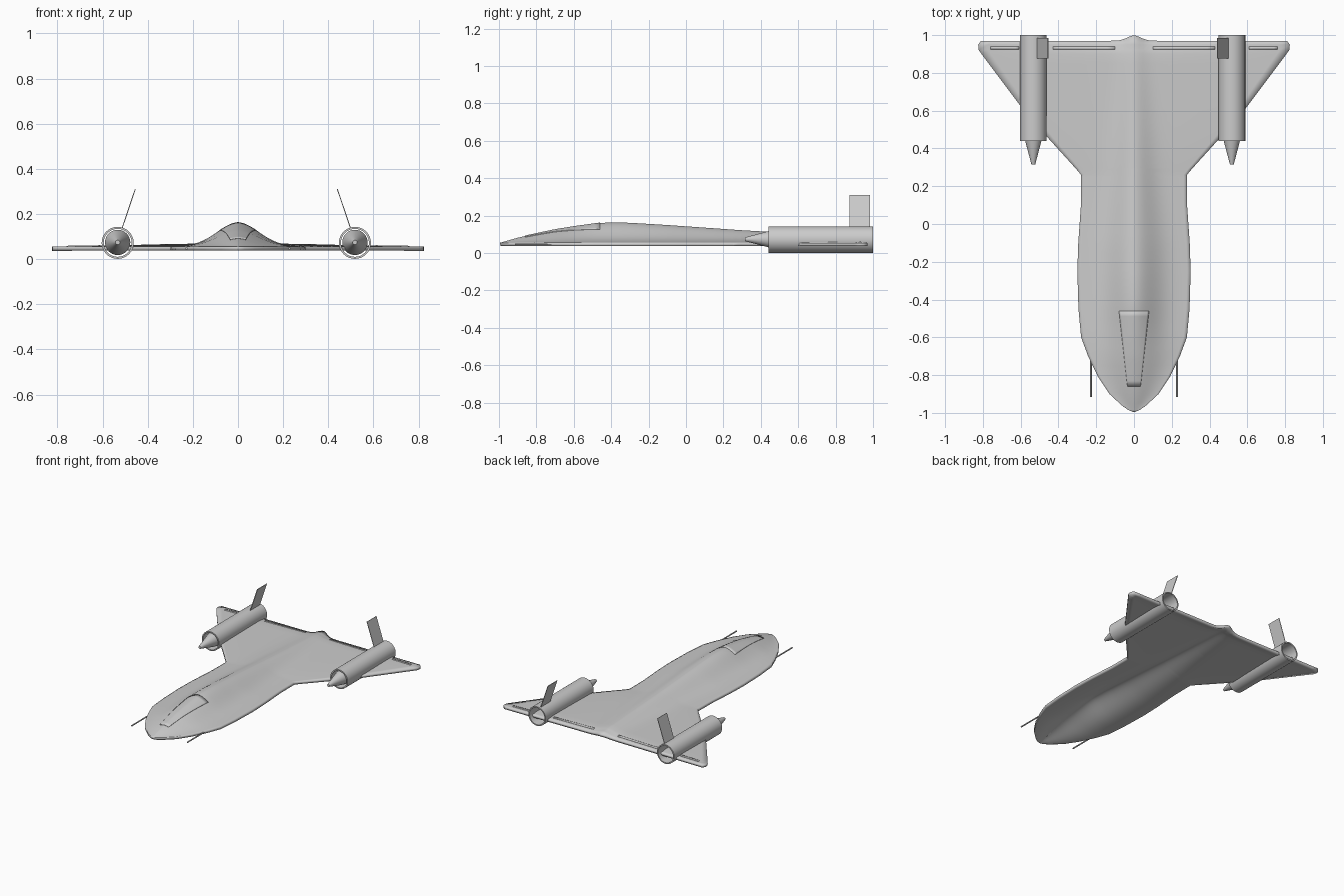
import bpy, bmesh, math
from math import exp, pi, cos, sin

if "Cube" in bpy.data.objects:
    bpy.data.objects.remove(bpy.data.objects["Cube"])


def finish(name, bm, smooth=True):
    bmesh.ops.recalc_face_normals(bm, faces=bm.faces[:])
    me = bpy.data.meshes.new(name)
    bm.to_mesh(me)
    bm.free()
    ob = bpy.data.objects.new(name, me)
    bpy.context.collection.objects.link(ob)
    if smooth:
        bpy.ops.object.select_all(action='DESELECT')
        ob.select_set(True)
        bpy.context.view_layer.objects.active = ob
        bpy.ops.object.shade_smooth_by_angle(angle=math.radians(35))
    return ob


def thicken(ob, t, offset=-1):
    m = ob.modifiers.new("thickness", 'SOLIDIFY')
    m.thickness = t
    m.offset = offset


def lerp(table, y):
    for (a, va), (b, vb) in zip(table, table[1:]):
        if y <= b:
            return va + (vb - va) * max(0, (y - a) / (b - a))
    return table[-1][1]


def grid(rows):
    bm = bmesh.new()
    vs = [[bm.verts.new(p) for p in r] for r in rows]
    for a, b in zip(vs, vs[1:]):
        for i in range(len(a) - 1):
            bm.faces.new((a[i], a[i + 1], b[i + 1], b[i]))
    return bm


def lathe(name, profile, cx, cz, closed=False, n=32):
    bm = bmesh.new()
    rings = [[bm.verts.new((cx + r * cos(2 * pi * k / n), y, cz + r * sin(2 * pi * k / n)))
              for k in range(n)] for r, y in profile]
    pairs = list(zip(rings, rings[1:]))
    if closed:
        pairs.append((rings[-1], rings[0]))
    for a, b in pairs:
        for k in range(n):
            bm.faces.new((a[k], a[(k + 1) % n], b[(k + 1) % n], b[k]))
    if not closed:
        bm.faces.new(rings[0])
        bm.faces.new(rings[-1])
    return finish(name, bm)


# Planform half width and centreline height along y
WIDTH = [(-.995, .004), (-.985, .03), (-.96, .065), (-.9, .13), (-.81, .19), (-.7, .243),
         (-.6, .28), (-.45, .294), (-.25, .30), (-.1, .295), (.1, .281), (.26, .28),
         (.29, .305), (.45, .45), (.61, .59), (.92, .822), (.95, .825), (.97, .81)]
RIDGE = [(-.995, .055), (-.9, .082), (-.8, .104), (-.7, .125), (-.6, .141), (-.5, .155),
         (-.43, .164), (-.3, .162), (-.1, .15), (.1, .136), (.3, .122), (.6, .105), (.9, .09), (.97, .078)]
BELL = [(-1, .13), (-.1, .125), (.4, .09), (.97, .055)]
EDGE = .055


def height(x, y):
    w = lerp(WIDTH, y)
    s = min(lerp(BELL, y), .55 * w)
    u = min(1, abs(x) / w)
    plate = .018 * (1 - u) * min(1, w / .25) * max(0, min(1, (.97 - y) / .06))
    bump = lerp(RIDGE, y) - EDGE - .018 * min(1, w / .25) * max(0, min(1, (.97 - y) / .06))
    return EDGE + plate + max(0, bump) * exp(-(x / s) ** 2) * (1 - u ** 4)


# Blended hull and delta wing: one thick shell, hollow underneath
stations = sorted({y for y, _ in WIDTH} | {round(-.95 + .05 * i, 3) for i in range(39)})
N = 22
rows = []
for y in stations:
    w = lerp(WIDTH, y)
    row = []
    for i in range(-N, N + 1):
        x = w * math.copysign(abs(i / N) ** 1.4, i)
        tail = .028 * exp(-(x / .05) ** 2) if y > .96 else 0
        row.append((x, y + tail, height(x, y)))
    rows.append(row)
thicken(finish("hull_and_wing", grid(rows)), .018)

# Canopy panel lying just proud of the hull
rows = []
for j in range(15):
    y = -.86 + .40 * j / 14
    half = .035 + .045 * j / 14
    rows.append([(half * i / 8, y, height(half * i / 8, y) + .003) for i in range(-8, 9)])
thicken(finish("canopy", grid(rows)), .006)

for side, cx in ((-1, -.533), (1, .518)):
    tag = "left" if side < 0 else "right"
    # Engine tube, open at both ends, with intake cone
    lathe(f"engine_tube_{tag}", [(.071, .44), (.071, 1), (.062, 1), (.062, .44)], cx, .072, True)
    lathe(f"intake_cone_{tag}", [(.010, .315), (.043, .44), (.056, .50)], cx, .074)

    # Inward leaning fin on each engine
    x0, x1 = cx - side * .020, cx - side * .078
    fin = finish(f"fin_{tag}", grid([[(x0, .875, .138), (x0, .985, .138)],
                                     [(x1, .875, .31), (x1, .985, .31)]]), False)
    thicken(fin, .004, 0)

    # Nose probe
    lathe(f"nose_probe_{tag}", [(.005, -.915), (.005, -.70)], side * .228, .047, n=10)

    # Raised hinge strips ahead of the trailing edge
    for part, a, b in (("inner", .10, .43), ("outer", .61, .76)):
        bm = grid([[(side * (a + (b - a) * i / 8), y,
                     height(side * (a + (b - a) * i / 8), y) + .003) for i in range(9)]
                   for y in (.925, .94)])
        thicken(finish(f"hinge_strip_{part}_{tag}", bm), .006)
